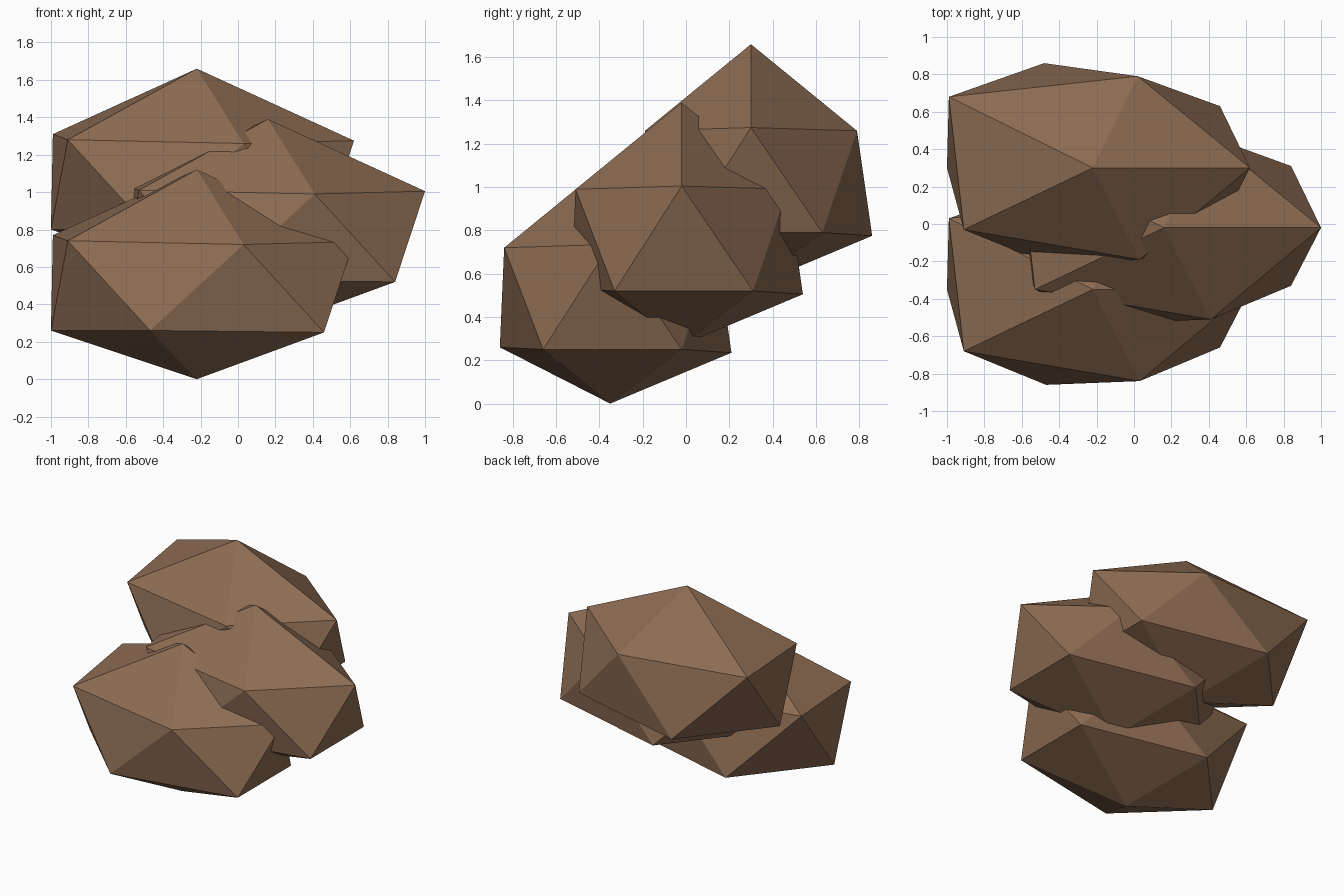
import bpy
import bmesh
from mathutils import Vector

cube = bpy.data.objects.get("Cube")
if cube:
    bpy.data.objects.remove(cube, do_unlink=True)

# One earthy brown for the whole cluster
brown = bpy.data.materials.new("earth_brown")
brown.use_nodes = True
colour = (0.27, 0.152, 0.086, 1.0)
brown.diffuse_color = colour
brown.node_tree.nodes["Principled BSDF"].inputs["Base Color"].default_value = colour

# Corners of one uneven twenty-sided boulder, placed as the lowest one
POLES = [(-0.22, -0.35, 1.12), (-0.22, -0.35, 0.0)]
UPPER_RING = [(0.62, -0.35, 0.735), (0.02, 0.14, 0.72), (-0.99, 0.03, 0.77),
              (-0.91, -0.68, 0.74), (0.03, -0.84, 0.72)]
LOWER_RING = [(0.46, -0.02, 0.25), (-0.48, 0.21, 0.235), (-1.0, -0.35, 0.26),
              (-0.47, -0.86, 0.26), (0.46, -0.66, 0.25)]


def boulder(name, offset):
    """Wrap the corners in a flat-faced hull, with its origin at the middle."""
    centre = (Vector(POLES[0]) + Vector(POLES[1])) / 2
    bm = bmesh.new()
    for corner in POLES + UPPER_RING + LOWER_RING:
        bm.verts.new(Vector(corner) - centre)
    bmesh.ops.convex_hull(bm, input=bm.verts[:])
    bmesh.ops.recalc_face_normals(bm, faces=bm.faces[:])
    mesh = bpy.data.meshes.new(name)
    bm.to_mesh(mesh)
    bm.free()
    mesh.materials.append(brown)
    obj = bpy.data.objects.new(name, mesh)
    obj.location = centre + Vector(offset)
    bpy.context.collection.objects.link(obj)
    return obj


# Three equal boulders stacked up and back, the middle one set to the side
boulder("lower_boulder", (0, 0, 0))
boulder("middle_boulder", (0.38, 0.33, 0.27))
boulder("upper_boulder", (0, 0.65, 0.54))
